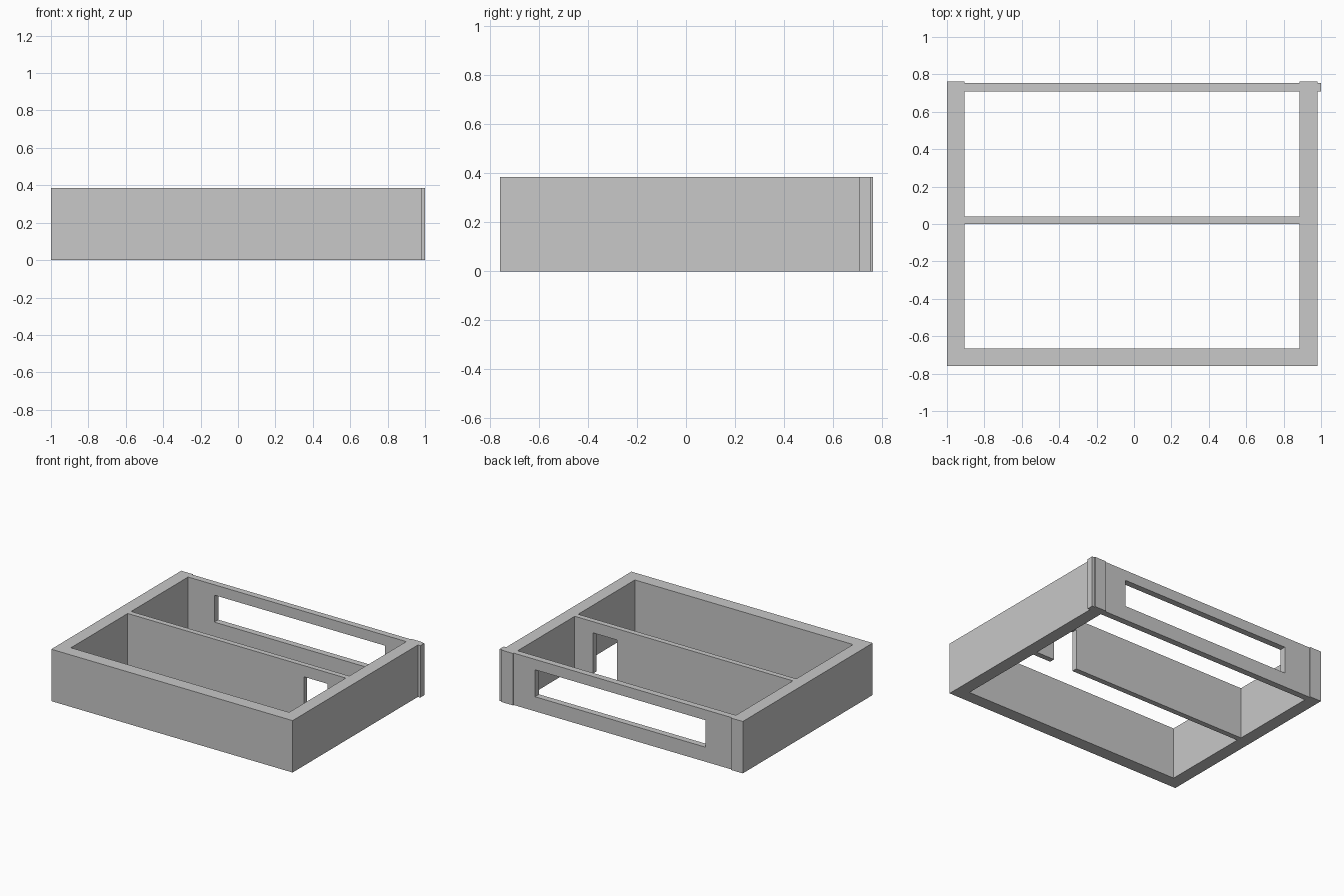
import bpy

HEIGHT = 0.385

cube = bpy.data.objects.get("Cube")
if cube:
    bpy.data.objects.remove(cube, do_unlink=True)

grey = bpy.data.materials.new("plain_grey")
grey.use_nodes = True
colour = (0.58, 0.58, 0.58, 1)
grey.diffuse_color = colour
grey.node_tree.nodes["Principled BSDF"].inputs["Base Color"].default_value = colour


def box(name, x, y, z=(0, HEIGHT)):
    """Box given by its (low, high) extent along each axis."""
    bpy.ops.mesh.primitive_cube_add(size=1)
    ob = bpy.context.object
    ob.name = name
    spans = (x, y, z)
    for v in ob.data.vertices:
        v.co = [lo if c < 0 else hi for c, (lo, hi) in zip(v.co, spans)]
    ob.data.materials.append(grey)
    return ob


def cut(ob, x, y, z):
    """Cut a box-shaped opening through a board."""
    cutter = box(ob.name + "_cutter", x, y, z)
    cutter.hide_render = True
    mod = ob.modifiers.new("opening", "BOOLEAN")
    mod.operation = "DIFFERENCE"
    mod.solver = "EXACT"
    mod.object = cutter
    bpy.context.view_layer.objects.active = ob
    bpy.ops.object.modifier_apply(modifier=mod.name)
    bpy.data.objects.remove(cutter, do_unlink=True)


# Thick outer walls
box("right_wall", (-1, -0.905), (-0.76, 0.763))
box("left_wall", (0.885, 0.98), (-0.76, 0.763))
box("front_wall", (-0.905, 0.885), (-0.76, -0.665))

# Thin back board with a long window, its end standing proud of the left wall
back = box("back_board", (-0.995, 1), (0.708, 0.755))
cut(back, (-0.69, 0.71), (0.6, 0.9), (0.108, 0.308))

# Thin divider with a doorway open at the floor
divider = box("divider", (-0.905, 0.885), (0, 0.04))
cut(divider, (0.54, 0.735), (-0.1, 0.1), (-0.1, 0.302))
